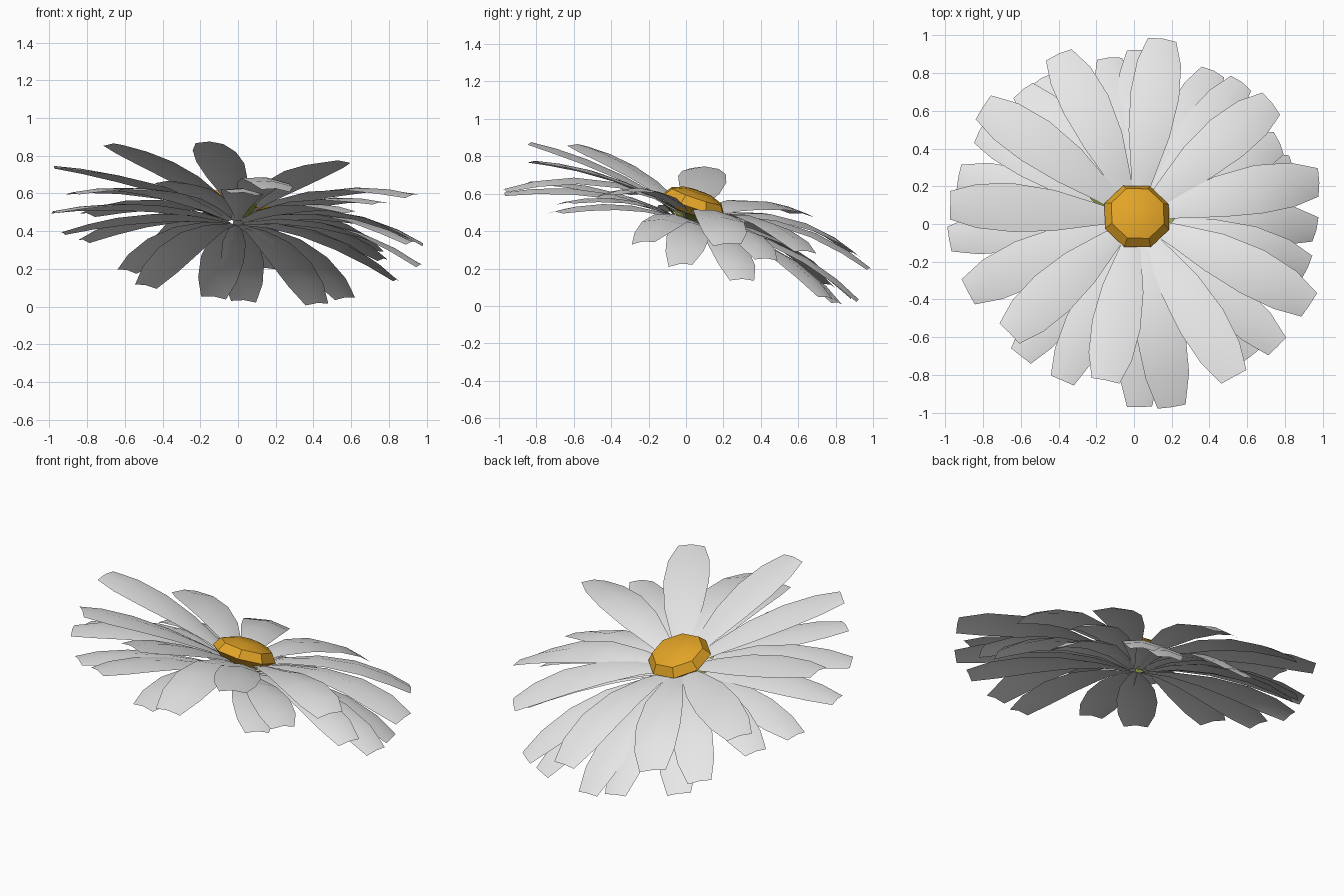
import bpy, bmesh, math
from mathutils import Vector

if "Cube" in bpy.data.objects:
    bpy.data.objects.remove(bpy.data.objects["Cube"])

def material(name, rgb):
    m = bpy.data.materials.new(name)
    m.diffuse_color = (*rgb, 1)
    m.use_nodes = True
    m.node_tree.nodes["Principled BSDF"].inputs["Base Color"].default_value = m.diffuse_color
    return m

white = material("petal white", (0.8, 0.8, 0.8))
gold = material("centre gold", (0.76, 0.37, 0.02))
olive = material("sepal olive", (0.30, 0.35, 0.05))

# The flower head leans towards the back and slightly to the right
N = Vector((0.1, 0.34, 1)).normalized()

def finish(bm, name, mat, angle):
    me = bpy.data.meshes.new(name)
    bm.to_mesh(me)
    bm.free()
    me.materials.append(mat)
    ob = bpy.data.objects.new(name, me)
    bpy.context.collection.objects.link(ob)
    bpy.ops.object.select_all(action='DESELECT')
    ob.select_set(True)
    bpy.context.view_layer.objects.active = ob
    bpy.ops.object.shade_smooth_by_angle(angle=math.radians(angle))
    return ob

def leaf(bm, base, tip, width, arch, profile, cup, normal):
    """Curved strip from base to tip, three vertices wide."""
    ctrl = (base + tip) / 2 + N * arch * 2
    rows = []
    for t, w in profile:
        p = base * (1 - t) ** 2 + ctrl * 2 * t * (1 - t) + tip * t * t
        tan = (ctrl - base) * (1 - t) + (tip - ctrl) * t
        side = tan.cross(N.lerp(normal, t)).normalized()
        up = side.cross(tan).normalized()
        h = width * w / 2
        rows.append([bm.verts.new(p + side * h * s + up * cup * w * (abs(s) - 0.5))
                     for s in (-1, 0, 1)])
    for a, b in zip(rows, rows[1:]):
        for i in (0, 1):
            bm.faces.new((a[i], a[i + 1], b[i + 1], b[i]))

PETAL = [(0, .18), (.2, .5), (.42, .85), (.65, 1), (.85, .9), (1, .58)]

def petals(name, centre, tips, width):
    bm = bmesh.new()
    c = Vector(centre)
    for x, y, z, arch in tips:
        tip = Vector((x, y, z))
        base = c + (tip - c).normalized() * 0.04
        # side petals roll level, right-hand ones slightly to the front
        roll = Vector((0.1 - 0.25 * max(0, x),
                       0.34 - (0.42 if x > 0 else 0.32) * abs(x), 1)).normalized()
        leaf(bm, base, tip, width, arch, PETAL, -0.02, roll)
    return finish(bm, name, white, 60)

# Upper petal ring: tip position and arch height
petals("upper_petals", (0.01, 0.03, 0.48), [
    (.15, .98, .20, .10), (.73, .64, .29, .09), (.98, .22, .33, .10),
    (.93, -.43, .59, .08), (.53, -.81, .77, .05), (.20, -.97, .62, .12),
    (-.15, -.83, .87, .04), (-.66, -.58, .86, .04), (-.88, -.36, .60, .07),
    (-.975, .10, .74, .04), (-.80, .62, .49, .07), (-.40, .90, .28, .10),
], 0.26)

# Lower petal ring
petals("lower_petals", (-0.01, 0.01, 0.45), [
    (.42, .81, .015, .09), (.57, .75, .045, .09), (.77, .43, .25, .09),
    (.84, .30, .14, .09), (.965, -.03, .22, .10), (.92, -.23, .34, .09),
    (.76, -.65, .55, .06), (.62, -.70, .50, .06), (.03, -.97, .60, .08),
    (-.38, -.83, .66, .05), (-.60, -.70, .62, .05), (-.98, -.08, .50, .06),
    (-.93, .25, .39, .06), (-.82, .49, .35, .08), (-.59, .71, .19, .08),
    (-.49, .77, .11, .09), (-.13, .88, .05, .09), (.03, .92, .03, .09),
], 0.23)

# Eight-sided domed centre, built from stacked rings
bm = bmesh.new()
rot = Vector((0, 0, 1)).rotation_difference(N)
mid = Vector((0.015, 0.04, 0.54))
rings = []
for r, h in ((.14, -.04), (.185, 0), (.15, .05), (.08, .075)):
    rings.append([bm.verts.new(mid + rot @ Vector((
        r * math.cos((i + .5) * math.pi / 4),
        r * math.sin((i + .5) * math.pi / 4), h))) for i in range(8)])
for a, b in zip(rings, rings[1:]):
    for i in range(8):
        j = (i + 1) % 8
        bm.faces.new((a[i], a[j], b[j], b[i]))
bm.faces.new(rings[-1])
bm.faces.new(rings[0][::-1])
finish(bm, "flower_centre", gold, 35)

# Small rounded sepals between the petal bases: direction, reach and lift
bm = bmesh.new()
SEPAL = [(0, .4), (.3, .8), (.65, 1), (.9, .75), (1, .35)]
for deg, reach, lift in ((150, .27, .10), (100, .21, .04), (50, .22, .04), (3, .22, .065),
                         (-65, .19, .06), (-140, .18, .06), (-175, .20, .05)):
    a = math.radians(deg)
    d = rot @ Vector((math.cos(a), math.sin(a), 0))
    c = Vector((-0.01, 0.01, 0.45))
    leaf(bm, c + d * 0.07, c + d * reach + N * lift, 0.08, 0.008, SEPAL, 0.004, N)
finish(bm, "sepals", olive, 60)
